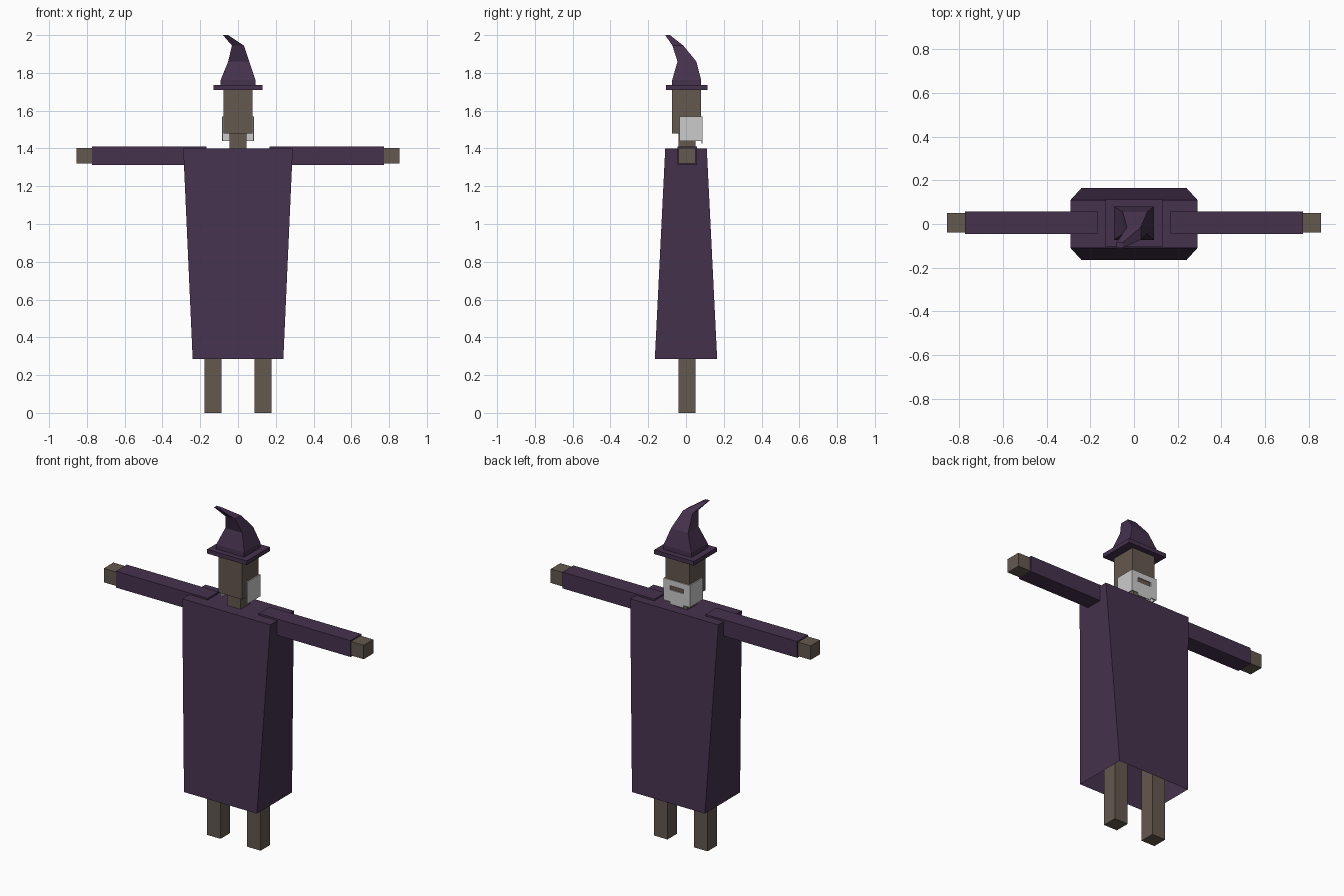
import bpy, bmesh

if "Cube" in bpy.data.objects:
    bpy.data.objects.remove(bpy.data.objects["Cube"])


def material(name, rgb):
    m = bpy.data.materials.new(name)
    m.diffuse_color = (*rgb, 1)
    m.use_nodes = True
    m.node_tree.nodes["Principled BSDF"].inputs["Base Color"].default_value = m.diffuse_color
    return m


PURPLE = material("purple_cloth", (0.061, 0.032, 0.076))
BROWN = material("brown_wood", (0.127, 0.098, 0.076))


def loft(name, rings, mat=None, bottom=True):
    """Stack of rectangular rings (x0, x1, y0, y1, z), capped at the ends."""
    bm = bmesh.new()
    loops = [[bm.verts.new(p) for p in ((a, c, z), (b, c, z), (b, d, z), (a, d, z))]
             for a, b, c, d, z in rings]
    for lo, hi in zip(loops, loops[1:]):
        for i in range(4):
            j = (i + 1) % 4
            bm.faces.new((lo[i], lo[j], hi[j], hi[i]))
    bm.faces.new(loops[-1])
    if bottom:
        bm.faces.new(loops[0][::-1])
    me = bpy.data.meshes.new(name)
    bm.to_mesh(me)
    bm.free()
    ob = bpy.data.objects.new(name, me)
    bpy.context.collection.objects.link(ob)
    if mat:
        me.materials.append(mat)
    return ob


def box(name, x, y, z, mat=None):
    return loft(name, [(*x, *y, z[0]), (*x, *y, z[1])], mat)


def pair(name, x, y, z, mat=None):
    """Box and its mirror image across x = 0."""
    box("right_" + name, x, y, z, mat)
    box("left_" + name, (-x[1], -x[0]), y, z, mat)


# Robe: tapered shell, open underneath
loft("robe", [(-0.24, 0.24, -0.165, 0.165, 0.285),
              (-0.29, 0.29, -0.11, 0.11, 1.40)], PURPLE, bottom=False)

# Limbs
pair("leg", (0.087, 0.177), (-0.04, 0.05), (0, 0.75), BROWN)
pair("sleeve", (0.168, 0.772), (-0.045, 0.058), (1.313, 1.41), PURPLE)
pair("hand", (0.74, 0.855), (-0.04, 0.05), (1.32, 1.403), BROWN)

# Head and neck
box("neck", (-0.045, 0.045), (-0.04, 0.05), (1.38, 1.49), BROWN)
box("head", (-0.078, 0.078), (-0.073, 0.08), (1.48, 1.72), BROWN)

# Beard: thin panels on three sides, leaving a mouth slot
FACE = (0.081, 0.087)
pair("beard_side", (0.079, 0.086), (-0.035, 0.087), (1.44, 1.57))
pair("beard_cheek", (0.045, 0.08), FACE, (1.44, 1.57))
box("moustache", (-0.045, 0.045), FACE, (1.535, 1.57))
box("beard_chin", (-0.045, 0.045), FACE, (1.425, 1.51))

# Hat: square brim and a bent, pointed crown
box("hat_brim", (-0.13, 0.13), (-0.105, 0.113), (1.71, 1.735), PURPLE)
loft("hat_crown", [(-0.092, 0.092, -0.073, 0.08, 1.735),
                   (-0.092, 0.092, -0.073, 0.08, 1.762),
                   (-0.052, 0.06, -0.045, 0.055, 1.86),
                   (-0.032, 0.031, -0.072, -0.015, 1.945),
                   (-0.08, -0.052, -0.11, -0.085, 2.0)], PURPLE)
